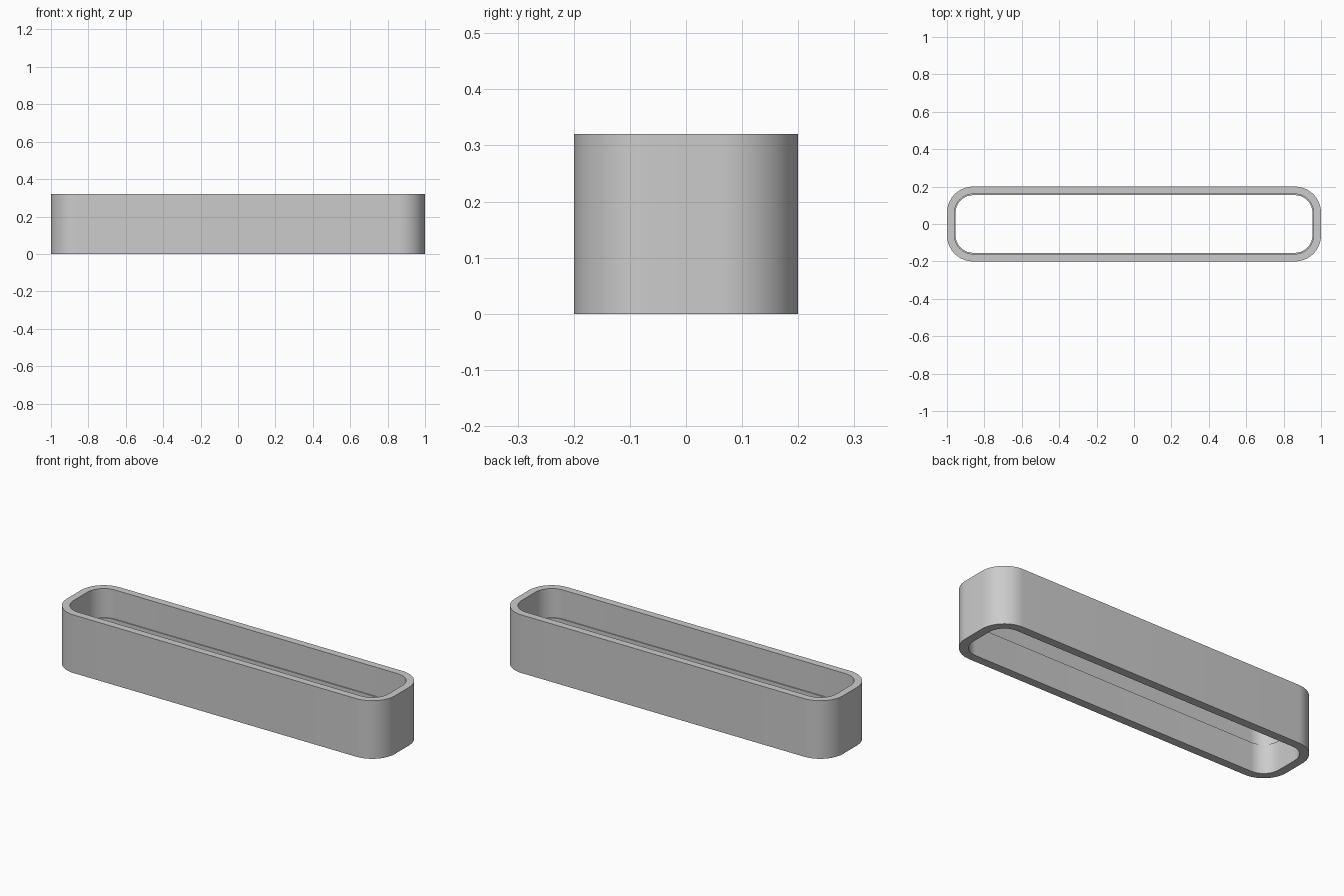
import bpy, bmesh, math

cube = bpy.data.objects.get("Cube")
if cube:
    bpy.data.objects.remove(cube, do_unlink=True)

HALF_X, HALF_Y, RADIUS = 1.0, 0.2, 0.14
HEIGHT, LEDGE_Z = 0.32, 0.16
WALL, LEDGE_WALL = 0.04, 0.046
STEPS = 16

grey = bpy.data.materials.new("plain grey")
grey.use_nodes = True
colour = (0.6, 0.6, 0.6, 1)
grey.diffuse_color = colour
grey.node_tree.nodes["Principled BSDF"].inputs["Base Color"].default_value = colour


def rounded_loop(bm, inset, z):
    """Rounded rectangle of vertices, inset from the outer outline."""
    r = RADIUS - inset
    verts = []
    for corner, (sx, sy) in enumerate([(1, 1), (-1, 1), (-1, -1), (1, -1)]):
        for i in range(STEPS + 1):
            a = (corner + i / STEPS) * math.pi / 2
            verts.append(bm.verts.new((sx * (HALF_X - RADIUS) + r * math.cos(a),
                                       sy * (HALF_Y - RADIUS) + r * math.sin(a), z)))
    return verts


# Wall cross-section: outer face, top rim, inner face with a shallow ledge
section = [(0, 0), (0, HEIGHT), (WALL, HEIGHT), (WALL, LEDGE_Z),
           (LEDGE_WALL, LEDGE_Z), (LEDGE_WALL, 0)]
bm = bmesh.new()
loops = [rounded_loop(bm, inset, z) for inset, z in section]
for k, low in enumerate(loops):
    high = loops[(k + 1) % len(loops)]
    for i in range(len(low)):
        j = (i + 1) % len(low)
        bm.faces.new((low[i], low[j], high[j], high[i]))
bmesh.ops.recalc_face_normals(bm, faces=bm.faces)

mesh = bpy.data.meshes.new("frame_wall")
bm.to_mesh(mesh)
bm.free()
mesh.materials.append(grey)
frame = bpy.data.objects.new("frame_wall", mesh)
bpy.context.collection.objects.link(frame)

bpy.ops.object.select_all(action='DESELECT')
frame.select_set(True)
bpy.context.view_layer.objects.active = frame
bpy.ops.object.shade_smooth_by_angle(angle=math.radians(35))
